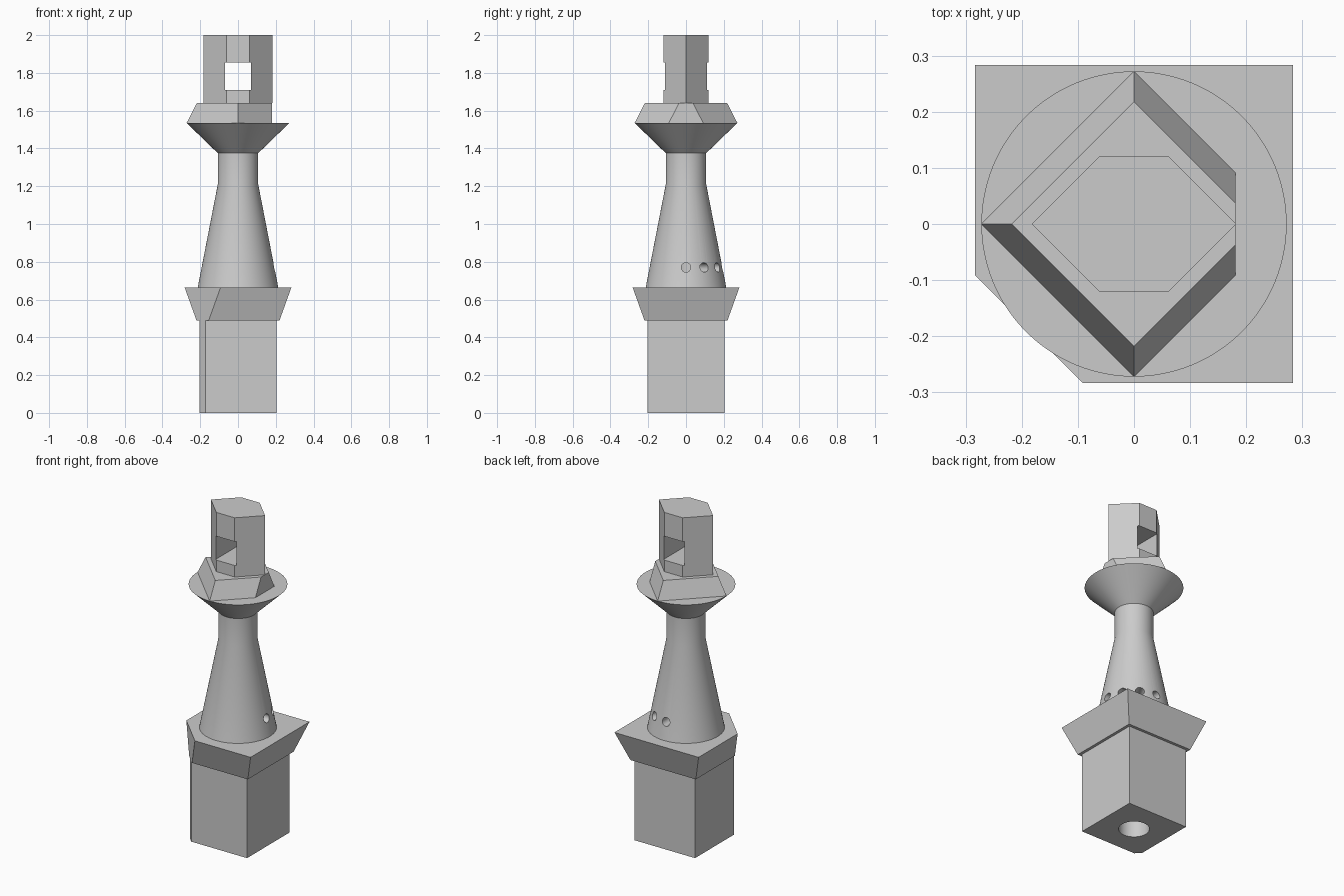
import bpy, bmesh, math
from mathutils import Matrix, Vector

cube = bpy.data.objects.get("Cube")
if cube:
    bpy.data.objects.remove(cube, do_unlink=True)

grey = bpy.data.materials.new("plain grey")
grey.use_nodes = True
grey.diffuse_color = (0.6, 0.6, 0.6, 1)
grey.node_tree.nodes["Principled BSDF"].inputs["Base Color"].default_value = (0.6, 0.6, 0.6, 1)


def make_object(name, bm):
    bmesh.ops.recalc_face_normals(bm, faces=bm.faces)
    mesh = bpy.data.meshes.new(name)
    bm.to_mesh(mesh)
    bm.free()
    mesh.materials.append(grey)
    ob = bpy.data.objects.new(name, mesh)
    bpy.context.collection.objects.link(ob)
    return ob


def loft(name, bottom, top, z0, z1, cut=None):
    """Solid between two outlines; cut = (point, normal) slices off the outer side."""
    bm = bmesh.new()
    low = [bm.verts.new((x, y, z0)) for x, y in bottom]
    high = [bm.verts.new((x, y, z1)) for x, y in top]
    bm.faces.new(low)
    bm.faces.new(high)
    n = len(low)
    for i in range(n):
        j = (i + 1) % n
        bm.faces.new((low[i], low[j], high[j], high[i]))
    if cut:
        bmesh.ops.bisect_plane(bm, geom=bm.verts[:] + bm.edges[:] + bm.faces[:],
                               plane_co=cut[0], plane_no=cut[1], clear_outer=True)
        bmesh.ops.holes_fill(bm, edges=bm.edges[:], sides=0)
    return make_object(name, bm)


def lathe(name, profile, steps=96):
    bm = bmesh.new()
    verts = [bm.verts.new((r, 0, z)) for r, z in profile]
    edges = [bm.edges.new(pair) for pair in zip(verts, verts[1:])]
    bmesh.ops.spin(bm, geom=verts + edges, cent=(0, 0, 0), axis=(0, 0, 1),
                   angle=math.tau, steps=steps)
    bmesh.ops.remove_doubles(bm, verts=bm.verts[:], dist=1e-4)
    return make_object(name, bm)


def rod(name, radius, start, end, segments):
    start, end = Vector(start), Vector(end)
    axis = end - start
    matrix = Matrix.Translation((start + end) / 2) @ axis.to_track_quat("Z", "Y").to_matrix().to_4x4()
    bm = bmesh.new()
    bmesh.ops.create_cone(bm, cap_ends=True, segments=segments, radius1=radius,
                          radius2=radius, depth=axis.length, matrix=matrix)
    return make_object(name, bm)


def carve(ob, cutter):
    cutter.hide_render = True
    mod = ob.modifiers.new("carve", "BOOLEAN")
    mod.operation = "DIFFERENCE"
    mod.solver = "EXACT"
    mod.object = cutter
    bpy.context.view_layer.objects.active = ob
    bpy.ops.object.modifier_apply(modifier=mod.name)


def square(h):
    return [(-h, -h), (h, -h), (h, h), (-h, h)]


def diamond(r):
    return [(-r, 0), (0, -r), (r, 0), (0, r)]


# Square post and flared collar, both sliced on one diagonal corner
corner_cut = ((-0.1875, -0.1875, 0), (-1, -1, 0))
post = loft("post", square(0.203), square(0.203), 0, 0.49, corner_cut)
collar = loft("collar", square(0.22), square(0.283), 0.49, 0.665, corner_cut)

# Round tapered shaft, neck and flared cup
shaft = lathe("shaft_and_cup", [(0, 0.665), (0.213, 0.665), (0.107, 1.21),
                                (0.107, 1.375), (0.272, 1.535), (0, 1.535)])

# Bore from below through the post into the shaft
bore = rod("bore_cutter", 0.085, (0, 0, -0.1), (0, 0, 1.45), 48)
for part in (post, collar, shaft):
    carve(part, bore)
cutters = [bore]

# Quarter ring of small side holes
for i in range(4):
    a = math.radians(30 * i)
    d = Vector((math.cos(a), math.sin(a), 0))
    lift = Vector((0, 0, 0.77))
    hole = rod("side_hole_cutter", 0.025, d * 0.06 + lift, d * 0.3 + lift, 24)
    carve(shaft, hole)
    cutters.append(hole)

# Diamond plinth with a flat side, carrying the head
plinth = loft("head_plinth", diamond(0.272), diamond(0.218), 1.535, 1.64,
              ((0.181, 0, 0), (1, 0, 0)))

# Six-sided head with a window straight through it
outline = [(-0.182, 0), (-0.062, -0.12), (0.062, -0.12),
           (0.182, 0), (0.062, 0.12), (-0.062, 0.12)]
head = loft("head", outline, outline, 1.64, 2.0)
opening = [(-0.07, -0.3), (0.07, -0.3), (0.07, 0.3), (-0.07, 0.3)]
window = loft("window_cutter", opening, opening, 1.71, 1.855)
carve(head, window)
cutters.append(window)

for cutter in cutters:
    bpy.data.objects.remove(cutter, do_unlink=True)

# Smooth round surfaces, crisp edges
bpy.ops.object.select_all(action="DESELECT")
for part in (post, collar, shaft, plinth, head):
    part.select_set(True)
bpy.context.view_layer.objects.active = shaft
bpy.ops.object.shade_smooth_by_angle(angle=math.radians(20))
